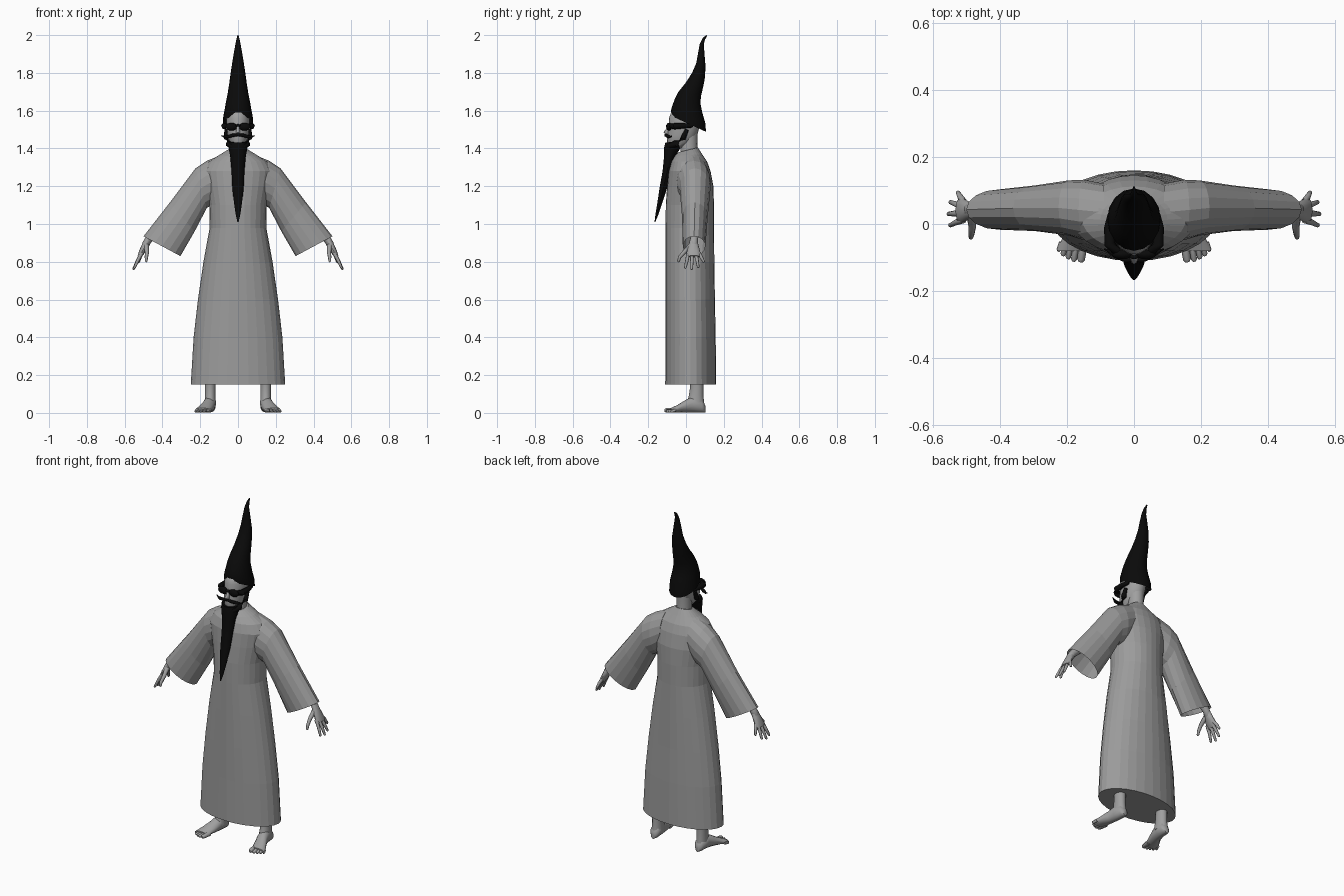
import bpy, bmesh, math
from mathutils import Vector as V


def material(name, c):
    m = bpy.data.materials.new(name)
    m.diffuse_color = (c, c, c, 1)
    return m


CLOTH = material("grey cloth", 0.33)
SKIN = material("grey skin", 0.35)
BLACK = material("black", 0.003)


def loft(bm, rings, n=20, cap0=True, cap1=True):
    """Each ring: two opposite points and a half-width vector across them."""
    loops = []
    for p, q, w in rings:
        p, q, w = V(p), V(q), V(w)
        c, u = (p + q) / 2, (p - q) / 2
        loops.append([bm.verts.new(c + u * math.cos(t) + w * math.sin(t))
                      for t in (2 * math.pi * i / n for i in range(n))])
    for a, b in zip(loops, loops[1:]):
        for i in range(n):
            j = (i + 1) % n
            bm.faces.new((a[i], a[j], b[j], b[i]))
    if cap0:
        bm.faces.new(loops[0][::-1])
    if cap1:
        bm.faces.new(loops[-1])


def tube(bm, pts, radii, n=10):
    """Round tube through points, with a softly closed tip."""
    pts = [V(p) for p in pts]
    d = (pts[-1] - pts[-2]).normalized()
    pts.append(pts[-1] + d * radii[-1] * 0.7)
    radii = list(radii) + [radii[-1] * 0.5]
    rings = []
    for i, (p, r) in enumerate(zip(pts, radii)):
        d = (pts[min(i + 1, len(pts) - 1)] - pts[max(i - 1, 0)]).normalized()
        u = d.cross(V((0, 1, 0)) if abs(d.y) < 0.8 else V((0, 0, 1))).normalized() * r
        rings.append((p + u, p - u, d.cross(u)))
    loft(bm, rings, n)


def ball(bm, c, s):
    new = bmesh.ops.create_uvsphere(bm, u_segments=14, v_segments=8, radius=1)["verts"]
    bmesh.ops.scale(bm, vec=s, verts=new)
    bmesh.ops.translate(bm, vec=c, verts=new)


def finish(bm, name, mat, mirror=False, angle=None):
    bmesh.ops.recalc_face_normals(bm, faces=bm.faces)
    me = bpy.data.meshes.new(name)
    bm.to_mesh(me)
    bm.free()
    me.materials.append(mat)
    ob = bpy.data.objects.new(name, me)
    bpy.context.collection.objects.link(ob)
    if angle:
        bpy.ops.object.select_all(action='DESELECT')
        ob.select_set(True)
        bpy.context.view_layer.objects.active = ob
        bpy.ops.object.shade_smooth_by_angle(angle=math.radians(angle))
    if mirror:
        ob.modifiers.new("mirror", 'MIRROR').use_mirror_merge = False
    return ob


def yz(yf, zf, yb, zb, w, x=0):
    """Ring spanning front to back, width along x."""
    return ((x, yf, zf), (x, yb, zb), (w, 0, 0))


# Robe body: long flared gown up to the collar
bm = bmesh.new()
loft(bm, [yz(f, z, b, z, w) for z, f, b, w in (
    (0.15, -.11, .16, .25), (0.4, -.108, .157, .235), (0.6, -.108, .153, .212),
    (0.8, -.108, .15, .183), (0.98, -.108, .148, .15), (1.1, -.107, .148, .152),
    (1.2, -.10, .145, .172), (1.28, -.092, .13, .185), (1.33, -.078, .112, .155))]
    + [yz(-.06, 1.36, .085, 1.37, .10), yz(-.04, 1.38, .063, 1.405, .052)], 28)
finish(bm, "robe_body", CLOTH)

# Wide open sleeves
bm = bmesh.new()
loft(bm, [((a, y, b), (c, y, d), (0, w, 0)) for a, b, c, d, y, w in (
    (.09, 1.365, .09, 1.14, .035, .085), (.165, 1.335, .135, 1.10, .042, .09),
    (.225, 1.295, .165, 1.085, .048, .082), (.36, 1.115, .23, .96, .047, .068),
    (.50, .935, .305, .83, .043, .06))], 16, True, False)
finish(bm, "sleeve", CLOTH, True)

# Arms, palms and fingers
bm = bmesh.new()
tube(bm, [(.34, .045, 1.06), (.43, .045, .965), (.475, .043, .915), (.49, .042, .89)],
     [.035, .027, .02, .02], 12)
loft(bm, [((x, .04 + h, z), (x, .04 - h, z), (t, 0, t * .5)) for x, z, h, t in (
    (.475, .92, .018, .016), (.492, .885, .027, .016), (.51, .85, .036, .014),
    (.522, .828, .034, .01))], 12)
for y0, y1, x, z in ((.012, -.004, .548, .768), (.031, .03, .553, .762),
                     (.05, .065, .547, .772), (.067, .094, .525, .80)):
    tube(bm, [(.508, y0, .848), ((.512 + x) / 2, (y0 + y1) / 2 + .001, (.848 + z) / 2), (x, y1, z)],
         [.010, .009, .0065], 8)
tube(bm, [(.485, .025, .885), (.482, -.01, .85), (.485, -.033, .825), (.486, -.04, .803)],
     [.014, .011, .009, .007], 8)
finish(bm, "arm_and_hand", SKIN, True, 50)

# Legs, feet and toes
bm = bmesh.new()
loft(bm, [yz(f, z, b, z, w, .147) for z, f, b, w in (
    (.26, .01, .09, .036), (.14, .022, .092, .029), (.09, .015, .092, .029),
    (.04, .0, .098, .031))], 14)
loft(bm, [((x, y, t), (x, y, .002), (w, 0, 0)) for y, t, x, w in (
    (.102, .04, .147, .014), (.085, .07, .147, .029), (.04, .09, .15, .032),
    (0, .07, .158, .034), (-.045, .042, .176, .04), (-.08, .026, .188, .042))], 14)
for x, y, r in ((.158, -.106, .013), (.179, -.106, .010), (.196, -.099, .009),
                (.211, -.09, .009), (.224, -.077, .008)):
    tube(bm, [(x - .008, -.055, .014), (x, y, r)], [r, r * .9], 8)
finish(bm, "leg_and_foot", SKIN, True, 50)

# Head, neck and nose
bm = bmesh.new()
loft(bm, [yz(f, z, b, z, w) for z, f, b, w in (
    (1.40, -.085, -.02, .025), (1.43, -.1, .03, .046), (1.47, -.1, .06, .056),
    (1.52, -.092, .072, .061), (1.56, -.09, .075, .062), (1.595, -.077, .06, .052),
    (1.61, -.05, .04, .03))], 20)
loft(bm, [yz(-.03, 1.33, .065, 1.35, .045), yz(-.03, 1.40, .06, 1.41, .04),
          yz(-.03, 1.46, .062, 1.48, .042)], 16)
loft(bm, [yz(f, z, -.085, z, w) for z, f, w in (
    (1.53, -.093, .006), (1.50, -.108, .009), (1.485, -.12, .012), (1.475, -.105, .01))], 8)
finish(bm, "head", SKIN, False, 50)

# Tall bent pointed hat
bm = bmesh.new()
loft(bm, [yz(*r) for r in (
    (-.078, 1.572, .106, 1.488, .08), (-.08, 1.60, .102, 1.535, .078),
    (-.073, 1.625, .085, 1.595, .07), (-.06, 1.66, .076, 1.64, .063),
    (-.04, 1.70, .08, 1.68, .055), (0, 1.75, .092, 1.73, .047),
    (.032, 1.80, .101, 1.78, .04), (.054, 1.85, .103, 1.84, .032),
    (.063, 1.90, .098, 1.90, .023), (.072, 1.95, .094, 1.95, .014),
    (.088, 1.985, .10, 1.975, .008), (.108, 2.0, .112, 1.995, .003))], 16, False)
finish(bm, "pointed_hat", BLACK, False, 35)

# Dark glasses: lenses, bridge and side arms
bm = bmesh.new()
ball(bm, (.035, -.09, 1.515), (.032, .015, .021))
ball(bm, (0, -.097, 1.522), (.014, .008, .007))
tube(bm, [(.05, -.085, 1.518), (.072, -.06, 1.518), (.075, -.01, 1.52), (.068, .03, 1.52)],
     [.014, .017, .014, .01], 8)
finish(bm, "glasses", BLACK, True, 50)

# Moustache
bm = bmesh.new()
tube(bm, [(0, -.106, 1.472), (.025, -.106, 1.47), (.055, -.092, 1.462), (.075, -.08, 1.462),
          (.088, -.075, 1.468)], [.007, .009, .009, .005, .002], 8)
finish(bm, "moustache", BLACK, True, 50)

# Sideburns running into the jaw beard
bm = bmesh.new()
tube(bm, [(.062, .005, 1.50), (.06, -.015, 1.455), (.048, -.055, 1.425), (.03, -.09, 1.41)],
     [.010, .015, .018, .016], 8)
finish(bm, "sideburn", BLACK, True, 50)

# Long tapering beard
bm = bmesh.new()
loft(bm, [yz(*r) for r in (
    (-.11, 1.43, -.01, 1.445, .052), (-.117, 1.40, -.025, 1.41, .05),
    (-.117, 1.35, -.055, 1.36, .041), (-.124, 1.28, -.075, 1.28, .034),
    (-.14, 1.19, -.10, 1.19, .03), (-.152, 1.11, -.126, 1.11, .021),
    (-.162, 1.05, -.146, 1.05, .012), (-.167, 1.01, -.163, 1.01, .003))], 12)
finish(bm, "beard", BLACK, False, 40)
